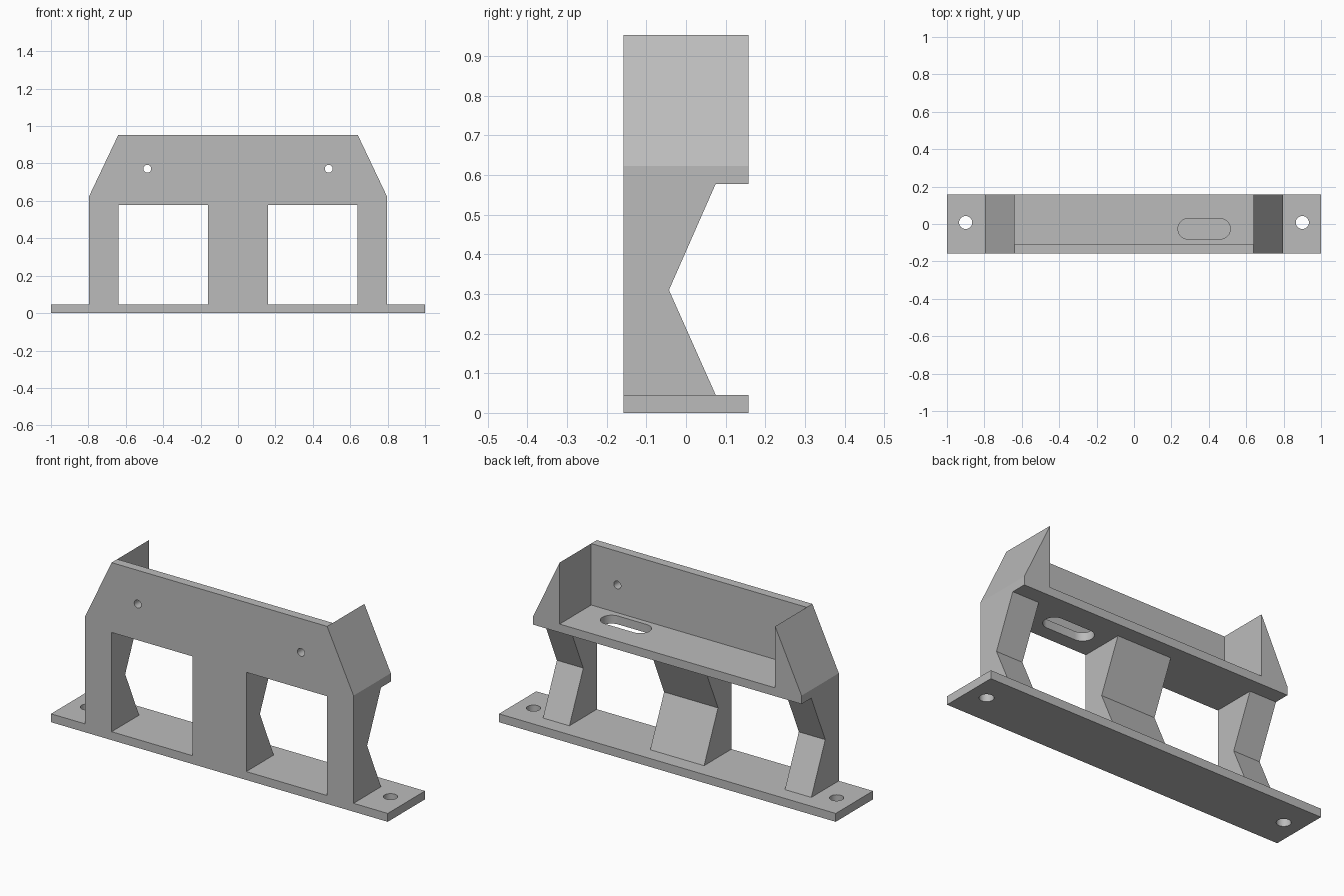
import bpy, bmesh
from math import cos, sin, pi

cube = bpy.data.objects.get("Cube")
if cube:
    bpy.data.objects.remove(cube, do_unlink=True)

grey = bpy.data.materials.new("plain grey")
grey.use_nodes = True
COLOUR = (0.5, 0.5, 0.5, 1)
grey.diffuse_color = COLOUR
grey.node_tree.nodes["Principled BSDF"].inputs["Base Color"].default_value = COLOUR


def prism(name, profile, axis, start, end):
    """Extrude a 2D profile along an axis; the profile uses the other two axes in order."""
    def point(p, depth):
        co = list(p)
        co.insert("xyz".index(axis), depth)
        return co
    bm = bmesh.new()
    face = bm.faces.new([bm.verts.new(point(p, start)) for p in profile])
    moved = bmesh.ops.extrude_face_region(bm, geom=[face])["geom"]
    shift = [0, 0, 0]
    shift["xyz".index(axis)] = end - start
    bmesh.ops.translate(bm, vec=shift, verts=[v for v in moved if isinstance(v, bmesh.types.BMVert)])
    bmesh.ops.recalc_face_normals(bm, faces=bm.faces)
    mesh = bpy.data.meshes.new(name)
    bm.to_mesh(mesh)
    bm.free()
    mesh.materials.append(grey)
    obj = bpy.data.objects.new(name, mesh)
    bpy.context.collection.objects.link(obj)
    return obj


def oval(cx, cy, radius, half_length=0, steps=32):
    """Circle, or a round-ended slot when half_length is given."""
    pts = []
    for side, offset in ((1, -pi / 2), (-1, pi / 2)):
        for i in range(steps // 2 + (half_length > 0)):
            a = offset + 2 * pi * i / steps
            pts.append((cx + side * half_length + radius * cos(a), cy + radius * sin(a)))
    return pts


def cut(target, profile, axis, start, end):
    cutter = prism("hole_cutter", profile, axis, start, end)
    mod = target.modifiers.new("hole", "BOOLEAN")
    mod.operation = "DIFFERENCE"
    mod.solver = "EXACT"
    mod.object = cutter
    bpy.context.view_layer.objects.active = target
    bpy.ops.object.modifier_apply(modifier=mod.name)
    bpy.data.objects.remove(cutter, do_unlink=True)


def mirrored(half):
    return half + [(-x, z) for x, z in reversed(half)]


BACK, FRONT, INNER = 0.158, -0.158, -0.11
BASE_TOP, SHELF_BOTTOM, SHELF_TOP, TOP = 0.045, 0.578, 0.623, 0.953
LEG_IN, LEG_OUT = 0.64, 0.797

# Base plate with two mounting holes
base = prism("base_plate", [(-1, FRONT), (1, FRONT), (1, BACK), (-1, BACK)], "z", 0, BASE_TOP)
for side in (-1, 1):
    cut(base, oval(side * 0.9, 0.008, 0.035), "z", -0.1, 0.1)

# Three notched legs
leg_profile = [(FRONT, BASE_TOP), (0.075, BASE_TOP), (-0.043, 0.31),
               (0.075, SHELF_BOTTOM), (FRONT, SHELF_BOTTOM)]
for name, x0, x1 in (("right_leg", -LEG_OUT, -LEG_IN), ("middle_leg", -0.16, 0.16),
                     ("left_leg", LEG_IN, LEG_OUT)):
    prism(name, leg_profile, "x", x0, x1)

# Front panel with chamfered shoulders and two screw holes
panel = prism("front_panel", mirrored([(LEG_OUT, SHELF_BOTTOM), (LEG_OUT, SHELF_TOP), (LEG_IN, TOP)]),
              "y", FRONT, INNER)
for side in (-1, 1):
    cut(panel, oval(side * 0.485, 0.772, 0.021), "y", FRONT - 0.1, INNER + 0.1)

# Shelf with wedge-shaped end walls and a cable slot
shelf = prism("shelf_with_end_walls",
              mirrored([(LEG_OUT, SHELF_BOTTOM), (LEG_OUT, SHELF_TOP), (LEG_IN, TOP), (LEG_IN, SHELF_TOP)]),
              "y", INNER, BACK)
cut(shelf, oval(0.375, -0.026, 0.055, 0.085), "z", 0.5, 0.7)

# Smooth the hole walls, keep all other edges sharp
bpy.ops.object.select_all(action="DESELECT")
for obj in (base, panel, shelf):
    obj.select_set(True)
bpy.context.view_layer.objects.active = base
bpy.ops.object.shade_smooth_by_angle(angle=pi / 9)
